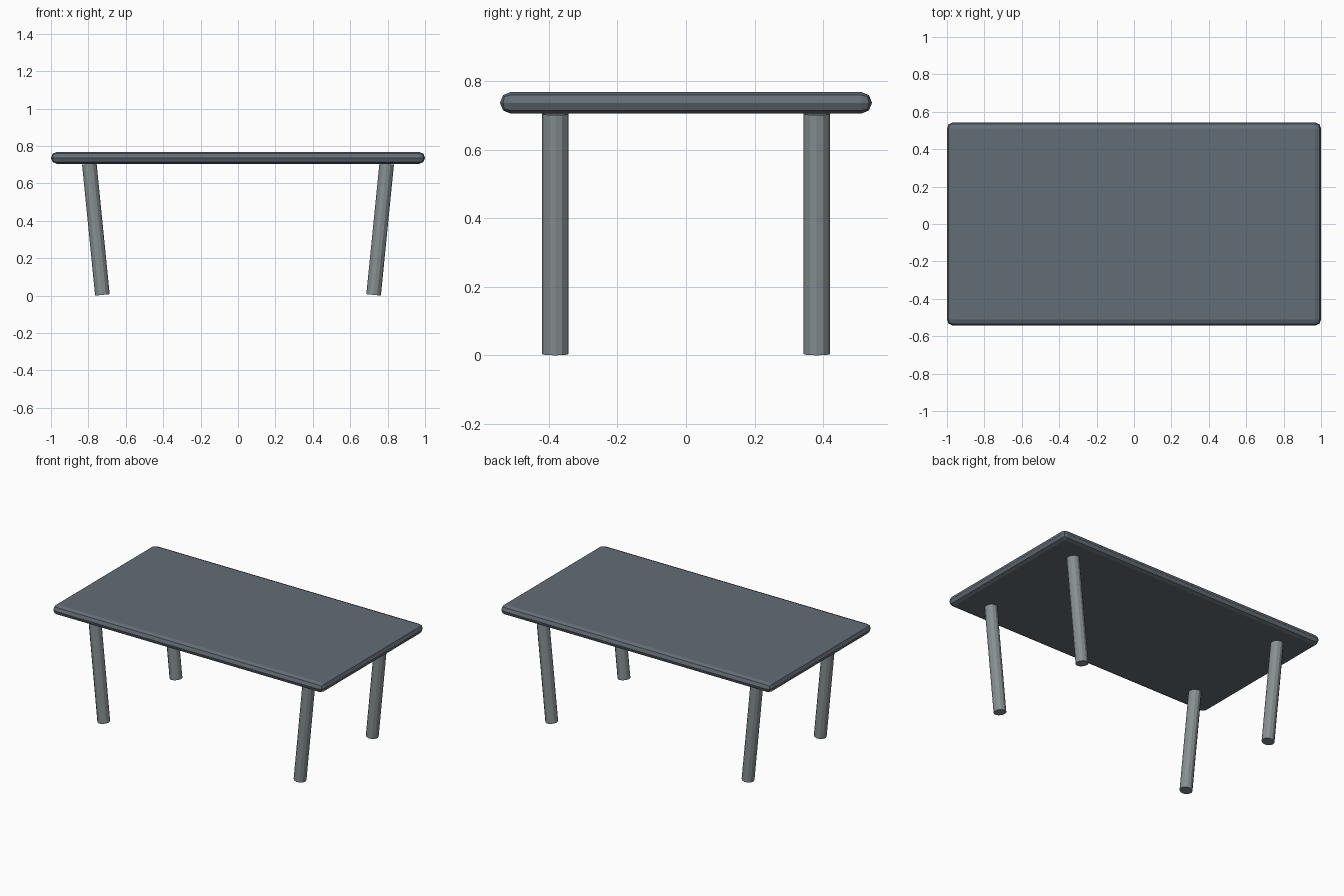
import bpy
import math

if "Cube" in bpy.data.objects:
    bpy.data.objects.remove(bpy.data.objects["Cube"])


def material(name, rgb):
    m = bpy.data.materials.new(name)
    m.diffuse_color = (*rgb, 1)
    m.use_nodes = True
    m.node_tree.nodes["Principled BSDF"].inputs["Base Color"].default_value = m.diffuse_color
    return m


slate = material("slate", (0.125, 0.155, 0.18))
grey = material("leg_grey", (0.24, 0.28, 0.285))

# Table top: slab with rounded edges and corners
bpy.ops.mesh.primitive_cube_add(size=1, location=(0, 0, 0.7365))
top = bpy.context.object
top.name = "table_top"
top.scale = (2.0, 1.085, 0.063)
bpy.ops.object.transform_apply(location=False, rotation=False, scale=True)
bevel = top.modifiers.new("round_edges", 'BEVEL')
bevel.width = 0.031
bevel.segments = 2
bevel.limit_method = 'NONE'
top.data.materials.append(slate)

# Four round legs, feet leaning inward along x
RADIUS, LENGTH, TILT = 0.039, 0.704, math.radians(5.7)
mid_z = LENGTH / 2 * math.cos(TILT) + RADIUS * math.sin(TILT)
for sx, side in ((-1, "left"), (1, "right")):
    for sy, end in ((-1, "front"), (1, "back")):
        bpy.ops.mesh.primitive_cylinder_add(
            vertices=12, radius=RADIUS, depth=LENGTH,
            location=(sx * 0.76, sy * 0.381, mid_z), rotation=(0, sx * TILT, 0))
        leg = bpy.context.object
        leg.name = f"leg_{end}_{side}"
        leg.data.materials.append(grey)
